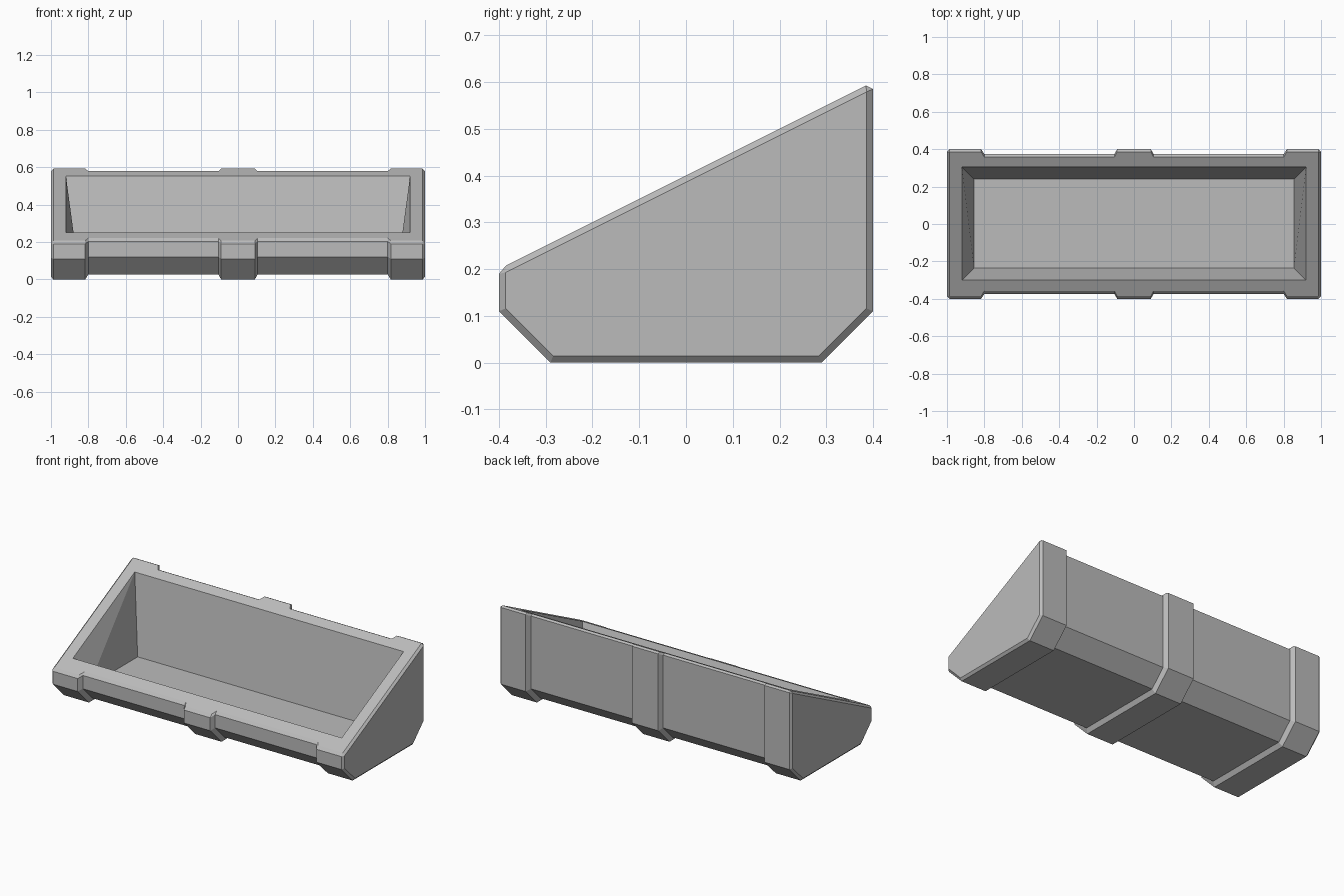
import bpy
import bmesh

if "Cube" in bpy.data.objects:
    bpy.data.objects.remove(bpy.data.objects["Cube"], do_unlink=True)

grey = bpy.data.materials.new("plain grey")
grey.use_nodes = True
colour = (0.5, 0.5, 0.5, 1)
grey.diffuse_color = colour
grey.node_tree.nodes["Principled BSDF"].inputs["Base Color"].default_value = colour


def rim(y):
    """Height of the sloping rim plane."""
    return 0.4 + y / 2


def profile(d, end=False):
    """Cross-section (y, z) set in by d from the widest outline."""
    w, k = 0.4 - d, 0.414 * d
    lower = [(-w, 0.11 + k), (-0.29 + k, d), (0.29 - k, d), (w, 0.11 + k)]
    if end:
        return lower + [(w, rim(w) - d), (-w, rim(-w) - d)]
    b = w - 0.015
    return lower + [(w, rim(w) - 0.015), (b, rim(b)), (-b, rim(-b)), (-w, rim(-w) - 0.01)]


def make_object(name, bm):
    bmesh.ops.remove_doubles(bm, verts=bm.verts, dist=0.0001)
    bmesh.ops.recalc_face_normals(bm, faces=bm.faces)
    mesh = bpy.data.meshes.new(name)
    bm.to_mesh(mesh)
    bm.free()
    mesh.materials.append(grey)
    obj = bpy.data.objects.new(name, mesh)
    bpy.context.collection.objects.link(obj)
    return obj


# Trough body: ribs and recessed panels lofted along x
RIB, PANEL = profile(0), profile(0.027)
half = [(0.09, RIB), (0.105, PANEL), (0.8, PANEL), (0.817, RIB), (0.987, RIB)]
stations = [(-x, p) for x, p in reversed(half)] + half
bm = bmesh.new()
rings = [[bm.verts.new((x, y, z)) for y, z in p] for x, p in stations]
for a, b in zip(rings, rings[1:]):
    for i in range(8):
        j = (i + 1) % 8
        bm.faces.new((a[i], a[j], b[j], b[i]))

# Bevelled end plates
for side, ring in ((-1, rings[0]), (1, rings[-1])):
    cap = [bm.verts.new((side, y, z)) for y, z in profile(0.014, end=True)]
    bm.faces.new(cap)
    match = [0, 1, 2, 3, 4, 4, 5, 5]
    for i in range(8):
        j = (i + 1) % 8
        corners = [ring[i], ring[j], cap[match[j]]]
        if match[i] != match[j]:
            corners.append(cap[match[i]])
        bm.faces.new(corners)
trough = make_object("trough", bm)

# Tapered hollow cut down from the rim
bm = bmesh.new()


def loop(w, front, back, height):
    return [bm.verts.new((x, y, height(y))) for x, y in
            ((-w, front), (w, front), (w, back), (-w, back))]


floor = loop(0.855, -0.235, 0.24, lambda y: 0.07)
mouth = loop(0.92, -0.3, 0.305, rim)
above = loop(0.92, -0.3, 0.305, lambda y: rim(y) + 0.2)
bm.faces.new(floor)
bm.faces.new(above)
for i in range(4):
    j = (i + 1) % 4
    bm.faces.new((mouth[i], mouth[j], above[j], above[i]))
    if i % 2 == 0:
        bm.faces.new((floor[i], floor[j], mouth[j], mouth[i]))
# Twisted side walls fold from the low front to the high back
for f, b in ((0, 3), (1, 2)):
    bm.faces.new((floor[f], floor[b], mouth[b]))
    bm.faces.new((floor[f], mouth[b], mouth[f]))
hollow = make_object("hollow_cutter", bm)
hollow.hide_render = True

cut = trough.modifiers.new("hollow", "BOOLEAN")
cut.operation = "DIFFERENCE"
cut.solver = "EXACT"
cut.object = hollow
bpy.context.view_layer.objects.active = trough
trough.select_set(True)
bpy.ops.object.modifier_apply(modifier=cut.name)
bpy.data.objects.remove(hollow, do_unlink=True)
